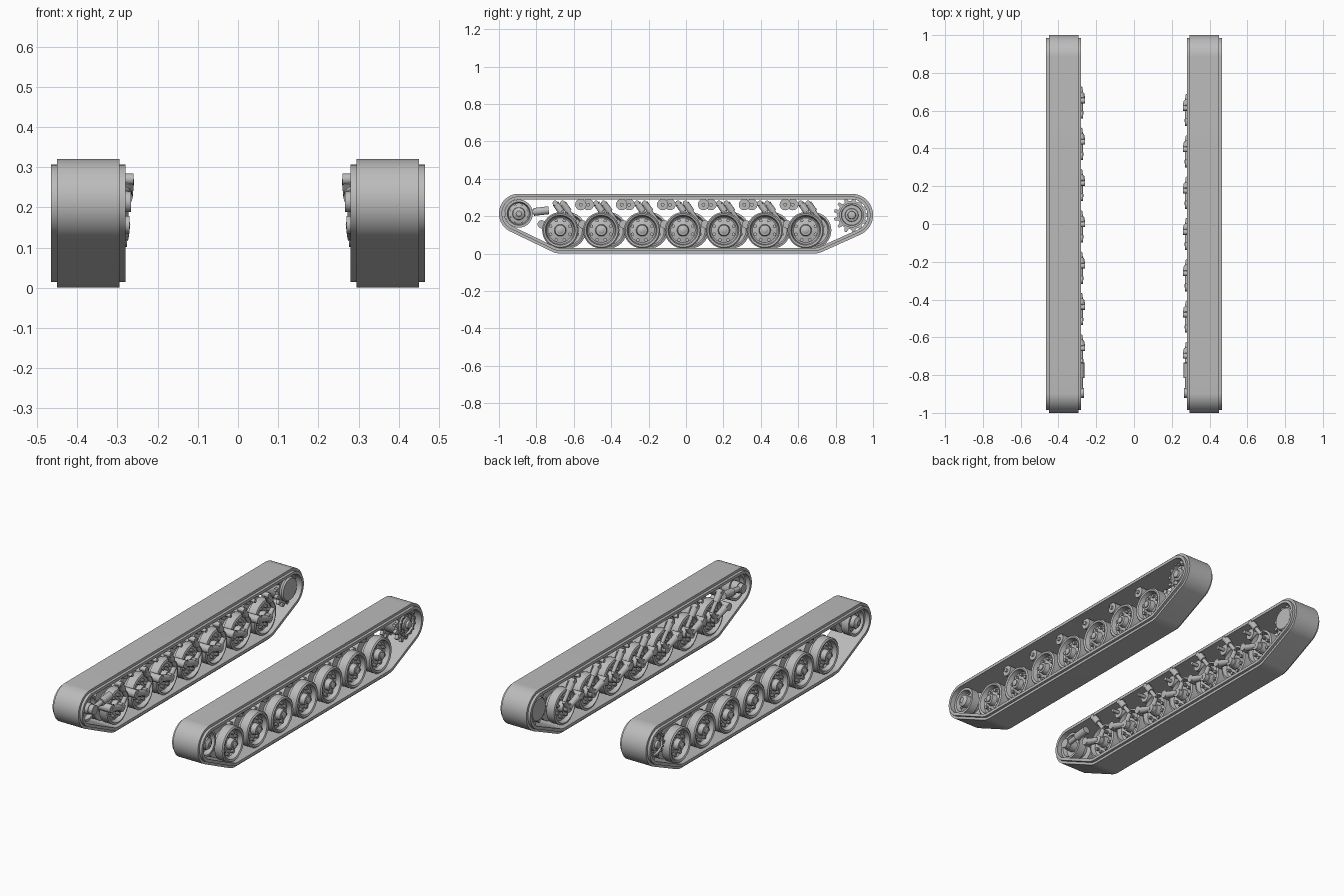
import bpy, bmesh
from math import sin, cos, pi
from mathutils import Vector

cube = bpy.data.objects.get("Cube")
if cube:
    bpy.data.objects.remove(cube, do_unlink=True)

GREY = (0.5, 0.5, 0.5, 1)
grey = bpy.data.materials.new("track grey")
grey.diffuse_color = GREY
grey.use_nodes = True
grey.node_tree.nodes["Principled BSDF"].inputs["Base Color"].default_value = GREY


def finish(bm, name, side):
    """Mirror to the requested side, then make a shaded object."""
    if side < 0:
        for v in bm.verts:
            v.co.x = -v.co.x
    bmesh.ops.recalc_face_normals(bm, faces=bm.faces)
    mesh = bpy.data.meshes.new(name)
    bm.to_mesh(mesh)
    bm.free()
    mesh.materials.append(grey)
    ob = bpy.data.objects.new(("left_" if side > 0 else "right_") + name, mesh)
    bpy.context.collection.objects.link(ob)
    bpy.ops.object.select_all(action='DESELECT')
    ob.select_set(True)
    bpy.context.view_layer.objects.active = ob
    bpy.ops.object.shade_smooth_by_angle(angle=0.6)


def skin(bm, rings, closed=False):
    """Join equal loops of vertices into a surface."""
    n = len(rings[0])
    count = len(rings) if closed else len(rings) - 1
    for i in range(count):
        a, b = rings[i], rings[(i + 1) % len(rings)]
        for j in range(n):
            k = (j + 1) % n
            bm.faces.new((a[j], a[k], b[k], b[j]))


def lathe(bm, profile, y, z, seg=40):
    """Turn (radius, x) points around an axle; both ends are capped."""
    rings = [[bm.verts.new((x, y + r * cos(2 * pi * j / seg), z + r * sin(2 * pi * j / seg)))
              for j in range(seg)] for r, x in profile]
    skin(bm, rings)
    bm.faces.new(rings[0])
    bm.faces.new(rings[-1])


def disc(bm, y, z, r, x0, x1, seg=20):
    lathe(bm, [(r, x0), (r, x1)], y, z, seg)


def tube(bm, p, q, r0, r1, seg=16):
    p, q = Vector(p), Vector(q)
    turn = (q - p).to_track_quat('Z', 'Y')
    rings = [[bm.verts.new(c + turn @ Vector((r * cos(2 * pi * j / seg), r * sin(2 * pi * j / seg), 0)))
              for j in range(seg)] for c, r in ((p, r0), (q, r1))]
    skin(bm, rings)
    bm.faces.new(rings[0])
    bm.faces.new(rings[1])


def bolts(bm, y, z, ring, r, x0, x1, count):
    for i in range(count):
        a = 2 * pi * (i + 0.5) / count
        disc(bm, y + ring * cos(a), z + ring * sin(a), r, x0, x1, 10)


def gear(bm, y, z, root, tip, x0, x1, teeth):
    """Toothed plate."""
    rings = []
    for x in (x0, x1):
        ring = []
        for i in range(teeth):
            for part, r in ((-0.3, root), (-0.13, tip), (0.13, tip), (0.3, root)):
                a = 2 * pi * (i + part) / teeth
                ring.append(bm.verts.new((x, y + r * cos(a), z + r * sin(a))))
        rings.append(ring)
    skin(bm, rings)
    bm.faces.new(rings[0])
    bm.faces.new(rings[1])


IDLER = (-0.894, 0.214)
SPROCKET = (0.886, 0.206)
WHEEL_Z = 0.125
PITCH = 0.2187
# Circles the belt is stretched around: y, z, radius
GUIDES = [(*IDLER, 0.106), (*SPROCKET, 0.114), (-0.665, WHEEL_Z, 0.125), (0.68, WHEEL_Z, 0.125)]
# Belt cross-section: x, depth below the running surface
SECTION = [(0.28, 0.03), (0.28, 0.014), (0.295, 0.014), (0.295, 0),
           (0.45, 0), (0.45, 0.014), (0.465, 0.014), (0.465, 0.03)]
WHEEL = [(0.012, 0.458), (0.018, 0.454), (0.018, 0.448), (0.028, 0.446), (0.032, 0.418), (0.066, 0.41),
         (0.074, 0.416), (0.08, 0.442), (0.09, 0.446), (0.097, 0.44), (0.097, 0.392), (0.06, 0.386),
         (0.06, 0.36), (0.097, 0.354), (0.097, 0.306), (0.086, 0.302), (0.078, 0.325), (0.032, 0.33),
         (0.03, 0.3), (0.015, 0.298)]
IDLER_WHEEL = [(0.014, 0.452), (0.02, 0.446), (0.032, 0.442), (0.034, 0.415), (0.056, 0.41),
               (0.062, 0.438), (0.075, 0.438), (0.075, 0.392), (0.045, 0.386), (0.045, 0.36),
               (0.075, 0.354), (0.075, 0.308), (0.062, 0.308), (0.056, 0.33), (0.03, 0.33), (0.03, 0.29)]
DRUM = [(0.012, 0.455), (0.02, 0.452), (0.022, 0.44), (0.034, 0.436), (0.036, 0.424), (0.052, 0.42),
        (0.056, 0.436), (0.066, 0.436), (0.066, 0.304), (0.06, 0.296)]

for side in (1, -1):
    # Track belt
    bm = bmesh.new()
    loops = []
    for j in range(144):
        u = Vector((cos(2 * pi * j / 144), sin(2 * pi * j / 144)))
        y, z, r = max(GUIDES, key=lambda g: g[0] * u.x + g[1] * u.y + g[2])
        loops.append([bm.verts.new((x, y + (r - t) * u.x, z + (r - t) * u.y)) for x, t in SECTION])
    skin(bm, loops, closed=True)
    finish(bm, "track_belt", side)

    # Front idler with its tensioner
    bm = bmesh.new()
    lathe(bm, IDLER_WHEEL, *IDLER)
    bolts(bm, *IDLER, 0.046, 0.006, 0.4, 0.42, 8)
    finish(bm, "idler_wheel", side)
    bm = bmesh.new()
    y, z = IDLER
    disc(bm, y, z, 0.026, 0.266, 0.3)
    tube(bm, (0.284, y, z), (0.284, y + 0.1, z + 0.011), 0.014, 0.014)
    tube(bm, (0.284, y + 0.08, z + 0.009), (0.284, y + 0.16, z + 0.018), 0.021, 0.021)
    finish(bm, "idler_tensioner", side)

    # Rear drive sprocket
    bm = bmesh.new()
    lathe(bm, DRUM, *SPROCKET)
    for x in (0.315, 0.408):
        gear(bm, *SPROCKET, 0.076, 0.096, x, x + 0.018, 13)
    bolts(bm, *SPROCKET, 0.061, 0.005, 0.43, 0.442, 13)
    bolts(bm, *SPROCKET, 0.043, 0.005, 0.41, 0.43, 8)
    finish(bm, "drive_sprocket", side)

    # Road wheels and suspension, staggered between the two sides
    shift = -0.016 if side > 0 else 0.024
    for i in range(7):
        y = shift + (i - 3) * PITCH
        z = WHEEL_Z
        bm = bmesh.new()
        lathe(bm, WHEEL, y, z)
        bolts(bm, y, z, 0.056, 0.009, 0.405, 0.428, 8)
        bolts(bm, y, z, 0.056, 0.009, 0.31, 0.335, 8)
        finish(bm, f"road_wheel_{i + 1}", side)

        bm = bmesh.new()
        pivot = (y - 0.1, z + 0.032)
        disc(bm, y, z, 0.024, 0.276, 0.31)
        disc(bm, *pivot, 0.022, 0.27, 0.345)
        tube(bm, (0.288, y, z), (0.288, *pivot), 0.016, 0.02)
        finish(bm, f"swing_arm_{i + 1}", side)

        bm = bmesh.new()
        low, mid, top = (0.284, y + 0.04, z + 0.05), (0.28, y + 0.005, z + 0.1), (0.276, y - 0.025, z + 0.143)
        tube(bm, (0.288, y, z), low, 0.014, 0.012)
        tube(bm, low, mid, 0.011, 0.011)
        tube(bm, mid, top, 0.018, 0.018)
        disc(bm, y - 0.027, z + 0.145, 0.014, 0.26, 0.3)
        finish(bm, f"shock_absorber_{i + 1}", side)

        # Return rollers sit between the wheels
        if i < 6:
            bm = bmesh.new()
            disc(bm, y + PITCH / 2, 0.262, 0.03, 0.33, 0.415, 24)
            disc(bm, y + PITCH / 2, 0.262, 0.01, 0.29, 0.425, 12)
            finish(bm, f"return_roller_{i + 1}", side)
